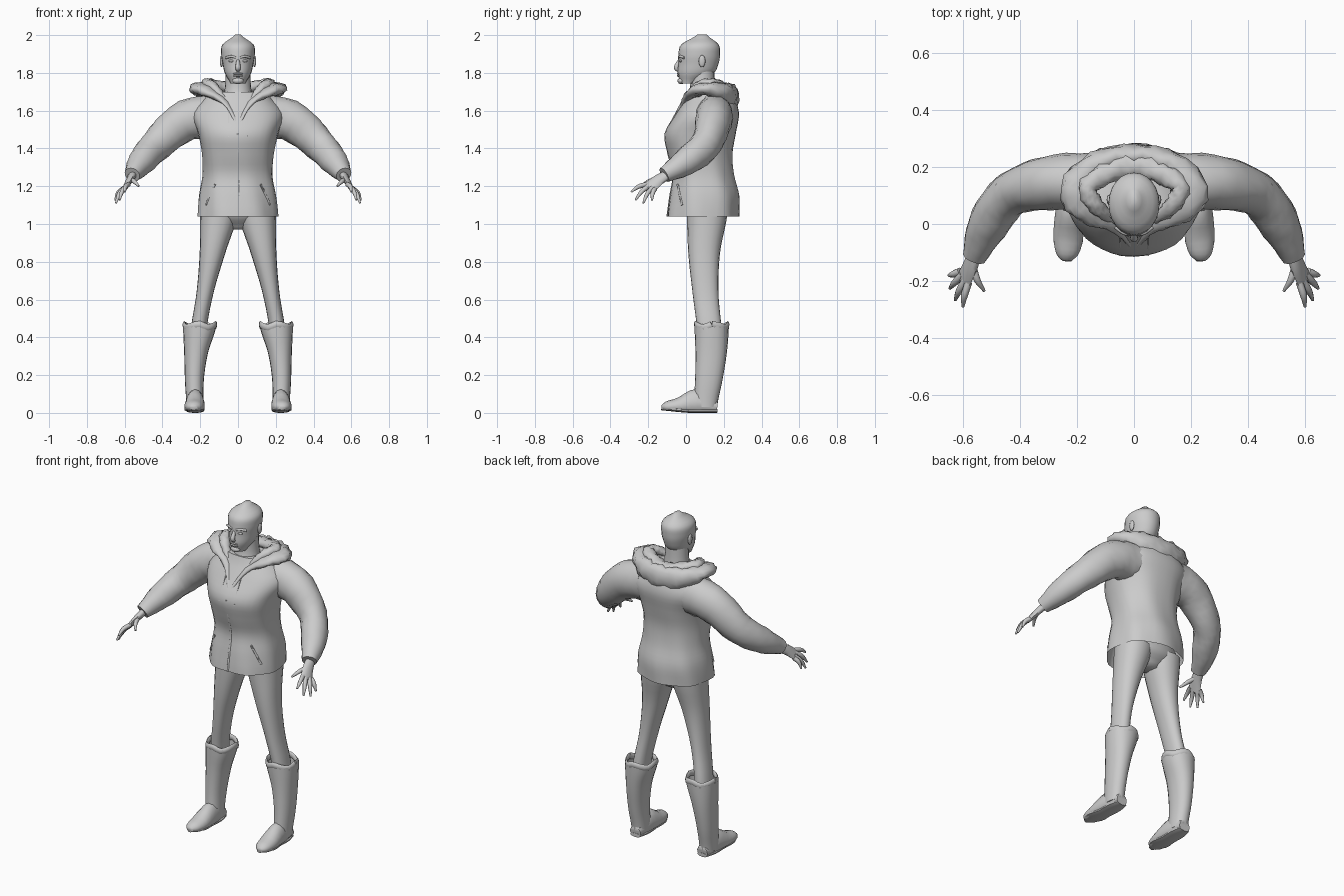
import bpy, bmesh, math
from mathutils import Vector

cube = bpy.data.objects.get("Cube")
if cube:
    bpy.data.objects.remove(cube, do_unlink=True)

COLOUR = (0.6, 0.6, 0.6, 1)
grey = bpy.data.materials.new("plain_grey")
grey.use_nodes = True
grey.diffuse_color = COLOUR
grey.node_tree.nodes["Principled BSDF"].inputs["Base Color"].default_value = COLOUR


def spline(keys, t):
    """Smooth value at t (0 to 1) through evenly spaced keys."""
    last = len(keys) - 1
    if last == 0:
        return keys[0]
    k = min(int(t * last), last - 1)
    f = t * last - k
    before, a, b, after = keys[max(k - 1, 0)], keys[k], keys[k + 1], keys[min(k + 2, last)]
    leave, arrive = (b - before) / 2, (after - a) / 2
    ease = f * f * (3 - 2 * f)
    return a + (b - a) * ease + leave * (f * (1 - f) ** 2) - arrive * (f * f * (1 - f))


def finish(name, bm, mirror):
    bmesh.ops.recalc_face_normals(bm, faces=bm.faces)
    mesh = bpy.data.meshes.new(name)
    bm.to_mesh(mesh)
    bm.free()
    mesh.materials.append(grey)
    mesh.shade_smooth()
    mesh.set_sharp_from_angle(angle=math.radians(60))
    obj = bpy.data.objects.new(name, mesh)
    bpy.context.collection.objects.link(obj)
    if mirror:
        obj.modifiers.new("Mirror", "MIRROR").use_mirror_merge = False


def skin(name, rings, mirror, caps=(True, True)):
    """Bridge equal rings of points into one surface."""
    bm = bmesh.new()
    loops = [[bm.verts.new(p) for p in ring] for ring in rings]
    for a, b in zip(loops, loops[1:]):
        for i in range(len(a)):
            bm.faces.new((a[i - 1], a[i], b[i], b[i - 1]))
    for closed, loop in zip(caps, (loops[0], loops[-1])):
        if closed:
            bm.faces.new(loop)
    finish(name, bm, mirror)


def bend(v, power):
    return math.copysign(abs(v) ** (2 / power), v)


def stack(name, bottom, top, half, front, back, centre=(0,), sides=20, steps=14,
          power=2.0, fold=0.0, mirror=False, caps=(True, True)):
    """Level rings whose half width, front and back follow splines over the height."""
    rings = []
    for k in range(steps + 1):
        t = k / steps
        z = bottom + (top - bottom) * t
        x, w, f, b = (spline(keys, t) for keys in (centre, half, front, back))
        ring = []
        for i in range(sides):
            a = math.tau * i / sides
            s = 1 + fold * (1 - t) * math.sin(7 * a + 9 * z)
            ring.append((x + w * s * bend(math.cos(a), power),
                         (f + b) / 2 + (b - f) / 2 * s * bend(math.sin(a), power), z))
        rings.append(ring)
    skin(name, rings, mirror, caps)


def tube(name, path, along, across=None, hint=(0, 0, 1), sides=10, steps=12,
         floor=0.0, crease=0.0, mirror=False):
    """Rings along a spline path; radii run along the hint and across it."""
    path = [Vector(p) for p in path]
    rings = []
    for k in range(steps + 1):
        t = k / steps
        p = spline(path, t)
        way = (spline(path, min(t + .01, 1)) - spline(path, max(t - .01, 0))).normalized()
        u = Vector(hint)
        u = (u - way * u.dot(way)).normalized()
        v = way.cross(u)
        r, q = spline(along, t), spline(across or along, t)
        ring = []
        for i in range(sides):
            a = math.tau * i / sides
            s = 1 + crease * math.sin(3 * a + 2 * k)
            point = p + u * r * s * math.cos(a) + v * q * s * math.sin(a)
            point.z = max(point.z, floor)
            ring.append(point)
        rings.append(ring)
    skin(name, rings, mirror)


def blob(name, place, size, mirror=False):
    """Ellipsoid for small rounded features."""
    bm = bmesh.new()
    bmesh.ops.create_uvsphere(bm, u_segments=12, v_segments=8, radius=1)
    for vert in bm.verts:
        vert.co = Vector(place) + vert.co * Vector(size)
    finish(name, bm, mirror)


# Jacket body, open at the hem and closing at the neck
FRONT = [-.1, -.085, -.068, -.095, -.112, -.05, .01]
stack("jacket_body", 1.04, 1.7, half=[.212, .203, .185, .19, .212, .24, .15], front=FRONT,
      back=[.278, .28, .255, .248, .265, .28, .25], sides=36, steps=24, power=2.25, fold=.025,
      caps=(False, True))
zip_path = [(0, y, 1.04 + .11 * i) for i, y in enumerate(FRONT[:5])]
tube("jacket_zip", zip_path, [.006], [.004], hint=(1, 0, 0), sides=6)

# Drawstrings and pocket welts
tube("drawstring", [(.05, -.045, 1.6), (.05, -.083, 1.53), (.05, -.108, 1.46)], [.004],
     sides=6, mirror=True)
tube("pocket_welt", [(.12, -.045, 1.21), (.17, -.02, 1.1)], [.006], sides=6, mirror=True)

# Sleeves narrowing to the cuffs
tube("sleeve", [(.14, .15, 1.575), (.29, .145, 1.54), (.43, .105, 1.42), (.51, 0, 1.33), (.56, -.115, 1.26)],
     [.115, .107, .088, .073, .042], [.1, .096, .078, .072, .042],
     sides=16, steps=18, crease=.025, mirror=True)

# Hands: flat palm, four fanned fingers and a thumb
SPREAD = (-.04, -.11, .04)
tube("palm", [(.555, -.09, 1.265), (.575, -.15, 1.23), (.6, -.2, 1.187)],
     [.026, .035, .04], [.022, .018, .011], hint=SPREAD, mirror=True)
knuckles = [Vector(p) for p in ((.58, -.205, 1.21), (.61, -.165, 1.185))]
tips = [Vector(p) for p in ((.6, -.29, 1.17), (.64, -.25, 1.11), (.65, -.18, 1.125))]
digits = {finger: (spline(knuckles, i / 3), spline(tips, i / 3))
          for i, finger in enumerate(("index", "middle", "ring", "little"))}
digits["thumb"] = (Vector((.565, -.15, 1.235)), Vector((.525, -.235, 1.2)))
for digit, (root, tip) in digits.items():
    arch = (root + tip) / 2 + Vector((.005, -.004, .008))
    tube(digit + "_finger", [root, arch, tip], [.013, .012, .005], hint=SPREAD,
         sides=8, steps=8, mirror=True)


# Hood: two folded horseshoes around the neck, meeting in a V at the chest
def horseshoe(name, half, along, across, crease):
    other = [(-x, y, z) for x, y, z in half[-2::-1]]
    tube(name, half + other, along + along[-2::-1], across + across[-2::-1],
         sides=14, steps=40, crease=crease)


horseshoe("hood_outer", [(.01, -.075, 1.54), (.065, -.01, 1.64), (.16, .05, 1.7),
                         (.2, .12, 1.715), (.13, .21, 1.685), (0, .24, 1.67)],
          [.006, .012, .028, .035, .06, .068], [.008, .022, .05, .06, .045, .04], .13)
horseshoe("hood_inner", [(.055, .01, 1.65), (.13, .06, 1.725), (.155, .14, 1.742), (0, .205, 1.715)],
          [.008, .024, .028, .028], [.015, .028, .034, .04], .15)

# Neck and head
stack("neck", 1.6, 1.83, half=[.09, .07, .065], front=[-.02, .02, .02], back=[.18, .155, .15])
stack("head", 1.745, 2.003, half=[.04, .069, .081, .089, .081, .015],
      front=[-.03, -.044, -.041, -.04, -.024, .06], back=[.06, .145, .172, .18, .172, .11],
      sides=24, steps=20)

# Face
tube("nose", [(0, -.03, 1.875), (0, -.051, 1.83), (0, -.038, 1.812)], [.007, .014, .011],
     [.007, .013, .008], hint=(1, 0, 0), sides=8)
tube("brow", [(.012, -.035, 1.881), (.036, -.03, 1.887), (.064, -.01, 1.88)], [.007],
     [.008], sides=8, mirror=True)
blob("eyelid", (.034, -.029, 1.863), (.017, .008, .007), mirror=True)
for part, z in (("upper_lip", 1.796), ("lower_lip", 1.785)):
    blob(part, (0, -.039, z), (.026, .009, .006))
blob("chin", (0, -.025, 1.758), (.03, .02, .018))
blob("ear", (.087, .085, 1.862), (.009, .018, .032), mirror=True)

# Trousers
stack("trouser_seat", .97, 1.1, half=[.06, .17, .19], front=[.07, .015, 0],
      back=[.16, .215, .22], steps=8)
stack("trouser_leg", .42, 1.06, centre=[.21, .175, .135, .1], half=[.042, .045, .068, .1],
      front=[.06, .035, .012, .005], back=[.19, .172, .18, .22], power=2.2, mirror=True)

# Boots: open flared shaft, uneven cuff, foot and sole
stack("boot_shaft", .03, .46, centre=[.228, .231, .222, .203], half=[.045, .05, .063, .088],
      front=[.04, .048, .05, .045], back=[.165, .193, .216, .227], power=2.2,
      mirror=True, caps=(True, False))
cuff = []
for k in range(13):
    a = math.tau * k / 12
    cuff.append((.202 + .084 * math.cos(a), .136 + .086 * math.sin(a), .46 + .01 * math.sin(4 * a + 1)))
tube("boot_cuff", cuff, [.018], [.008], sides=8, steps=24, mirror=True)
tube("boot_foot", [(.225, .165, .03), (.227, .06, .04), (.23, -.04, .035), (.234, -.105, .032),
                   (.234, -.13, .03)],
     [.035, .088, .046, .028, .008], [.035, .048, .054, .04, .014], sides=14, floor=.012, mirror=True)
tube("boot_sole", [(.225, .165, .012), (.228, .02, .012), (.234, -.13, .026)], [.012],
     [.033, .048, .046, .054, .016], mirror=True)
